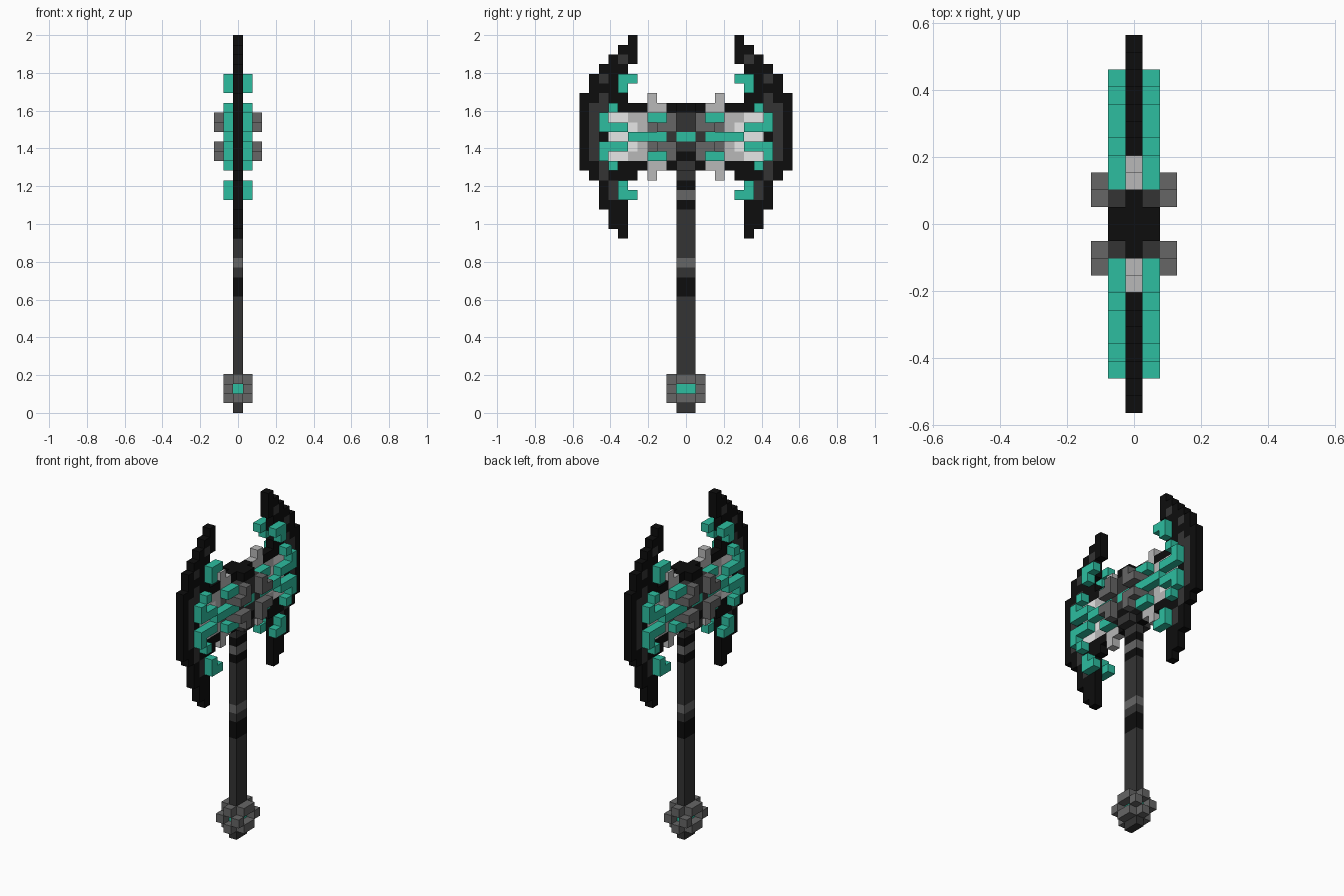
import bpy
import bmesh
from mathutils import Vector

if "Cube" in bpy.data.objects:
    bpy.data.objects.remove(bpy.data.objects["Cube"], do_unlink=True)

V = 2 / 39          # block size
MID = 28            # centre row of the axe head


def material(name, rgb):
    m = bpy.data.materials.new(name)
    m.use_nodes = True
    m.diffuse_color = (*rgb, 1)
    node = m.node_tree.nodes["Principled BSDF"]
    node.inputs["Base Color"].default_value = (*rgb, 1)
    node.inputs["Roughness"].default_value = 0.8
    return m


MATS = {
    "black": material("black", (0.004, 0.004, 0.004)),
    "dark": material("dark_grey", (0.034, 0.034, 0.034)),
    "mid": material("mid_grey", (0.133, 0.133, 0.133)),
    "light": material("light_grey", (0.48, 0.48, 0.48)),
    "white": material("white", (1, 1, 1)),
    "teal": material("teal", (0.026, 0.515, 0.352)),
}
NAMES = list(MATS)
blocks = {}         # (layer, column, row) -> (part, colour)


def fill(part, colour, cols, rows, layer=0, flip=False):
    """Fill blocks, mirrored to both sides; flip also mirrors about MID."""
    for c in range(cols[0], cols[-1] + 1):
        for r in range(rows[0], rows[-1] + 1):
            for row in {r, 2 * MID - r} if flip else {r}:
                for x in {layer, -layer}:
                    for y in (c, -c - 1):
                        blocks[x, y, row] = (part, colour)


# Handle with coloured bands
fill("handle", "dark", [0], [0, 24])
for colour, rows in (("black", [12, 13]), ("mid", [15]), ("black", [21]),
                     ("mid", [22]), ("black", [23])):
    fill("handle", colour, [0], rows)

# Pommel: an open frame of edge blocks around a teal core
fill("pommel", "mid", [0], [1, 3])
fill("pommel", "teal", [0], [2])
fill("pommel", "mid", [1], [2], 1)
for row in (1, 3):
    fill("pommel", "mid", [0], [row], 1)
    fill("pommel", "mid", [1], [row])

# Blades: inner and outer column of each row, from the lower tip up
spans = [(6, 6), (6, 7), (6, 7), (6, 8), (6, 8), (6, 8), (5, 9), (4, 10),
         (8, 10), (8, 10), (8, 10), (8, 10), (8, 10), (4, 10), (6, 10),
         (7, 9), (6, 9), (6, 8), (5, 7), (5, 6), (5, 5)]
for row, span in enumerate(spans, 18):
    fill("blades", "black", span, [row])

# Dark inlay along the blades
fill("blades", "dark", [9], [26, 31])
fill("blades", "dark", [8], [24, 25])
fill("blades", "dark", [7], [22, 23])
for col, row in ((8, 31), (8, 32), (8, 34), (6, 36)):
    fill("blades", "dark", [col], [row])

# Pale web between the blades and the hub
fill("web", "light", [2, 5], [28, 30], flip=True)
fill("web", "white", [6, 7], [28, 30], flip=True)
fill("web", "white", [5], [29], flip=True)
fill("web", "mid", [3], [29], flip=True)
fill("web", "light", [2, 3], [31], flip=True)
fill("web", "light", [3], [32], flip=True)

# Hub core and raised cheeks
fill("hub", "black", [0, 1], [25, 31])
fill("hub", "dark", [0], [25, 30], 1)
fill("hub", "dark", [1], [26, 30], 1)
fill("hub", "black", [0], [31], 1)
fill("hub", "black", [0], [26], 1)
fill("hub", "teal", [0], [MID], 1)
fill("hub", "mid", [2], [29], 1, True)
fill("hub", "mid", [1, 2], [29], 2, True)
fill("hub", "mid", [1], [30], 2, True)

# Teal raised trim
for cols, rows in (([2, 5], [28]), ([2, 3], [30]), ([6, 8], [29]),
                   ([8], [30]), ([7], [31]), ([6], [33]), ([5, 6], [34])):
    fill("trim", "teal", cols, rows, 1, True)

# Build one mesh per part, keeping only the exposed block faces
AXES = [Vector(a) for a in ((1, 0, 0), (0, 1, 0), (0, 0, 1))]
for part in sorted({p for p, c in blocks.values()}):
    bm = bmesh.new()
    for cell, (owner, colour) in blocks.items():
        if owner != part:
            continue
        centre = Vector(cell) + Vector((0, 0.5, 0.5))
        for i in range(3):
            for sign in (1, -1):
                n = AXES[i] * sign
                if tuple(int(a + b) for a, b in zip(cell, n)) in blocks:
                    continue
                u = AXES[(i + 1) % 3] / 2
                w = AXES[(i + 2) % 3] / 2 * sign
                corners = (-u - w, u - w, u + w, w - u)
                face = bm.faces.new(
                    [bm.verts.new((centre + n / 2 + k) * V) for k in corners])
                face.material_index = NAMES.index(colour)
    bmesh.ops.remove_doubles(bm, verts=bm.verts, dist=V / 100)
    mesh = bpy.data.meshes.new(part)
    for m in MATS.values():
        mesh.materials.append(m)
    bm.to_mesh(mesh)
    bm.free()
    bpy.context.collection.objects.link(bpy.data.objects.new(part, mesh))
